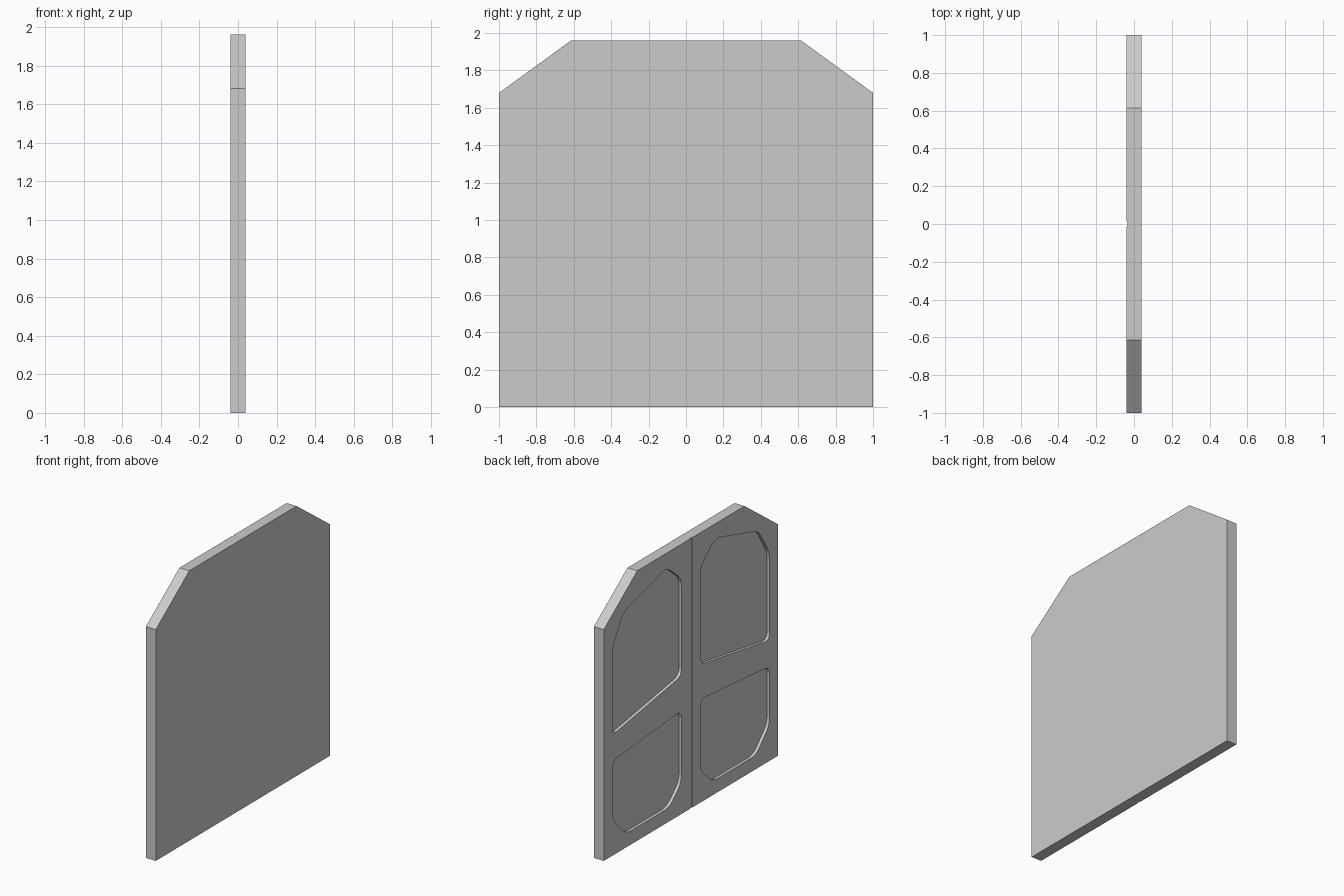
import bpy, bmesh

if "Cube" in bpy.data.objects:
    bpy.data.objects.remove(bpy.data.objects["Cube"])

HALF = 0.04      # half thickness of the slab
DEPTH = 0.022    # depth of the recessed panels


def prism(name, outline, x0, x1, radius=0.0):
    """Extrude a (y, z) outline from x0 to x1, optionally rounding its corners."""
    bm = bmesh.new()
    bm.faces.new([bm.verts.new((x0, y, z)) for y, z in outline])
    if radius:
        bmesh.ops.bevel(bm, geom=bm.verts[:], offset=radius, segments=3,
                        profile=0.5, affect='VERTICES')
    ext = bmesh.ops.extrude_face_region(bm, geom=bm.faces[:])
    moved = [g for g in ext['geom'] if isinstance(g, bmesh.types.BMVert)]
    bmesh.ops.translate(bm, verts=moved, vec=(x1 - x0, 0, 0))
    bmesh.ops.recalc_face_normals(bm, faces=bm.faces[:])
    mesh = bpy.data.meshes.new(name)
    bm.to_mesh(mesh)
    bm.free()
    obj = bpy.data.objects.new(name, mesh)
    bpy.context.collection.objects.link(obj)
    return obj


# Slab with two chamfered top corners
slab = prism("door_slab", [(-1, 0), (1, 0), (1, 1.68), (0.615, 1.96),
                           (-0.615, 1.96), (-1, 1.68)], -HALF, HALF)

# Recess outlines for one half of the face, mirrored to the other half
lower = [(0.903, 0.265), (0.745, 0.1), (0.25, 0.1), (0.108, 0.232),
         (0.108, 0.75), (0.903, 0.685)]
upper = [(0.903, 1.51), (0.775, 1.718), (0.28, 1.855), (0.108, 1.71),
         (0.108, 1.002), (0.903, 0.875)]
cutters = []
for label, outline in (("lower", lower), ("upper", upper)):
    for side, s in (("left", 1), ("right", -1)):
        cutters.append(prism(f"{label}_{side}_recess",
                             [(s * y, z) for y, z in outline],
                             -HALF - 0.05, -HALF + DEPTH, 0.05))

# Shallow seam down the middle of the panelled face
w = 0.014
cutters.append(prism("centre_seam", [(-w, -0.1), (w, -0.1), (w, 2.1), (-w, 2.1)],
                     -HALF - 0.05, -HALF + 0.005))

# Carve the recesses and the seam
for cutter in cutters:
    cutter.hide_render = True
    mod = slab.modifiers.new(cutter.name, 'BOOLEAN')
    mod.operation = 'DIFFERENCE'
    mod.solver = 'EXACT'
    mod.object = cutter
bpy.context.view_layer.objects.active = slab
for mod in list(slab.modifiers):
    bpy.ops.object.modifier_apply(modifier=mod.name)
for cutter in cutters:
    bpy.data.objects.remove(cutter)
